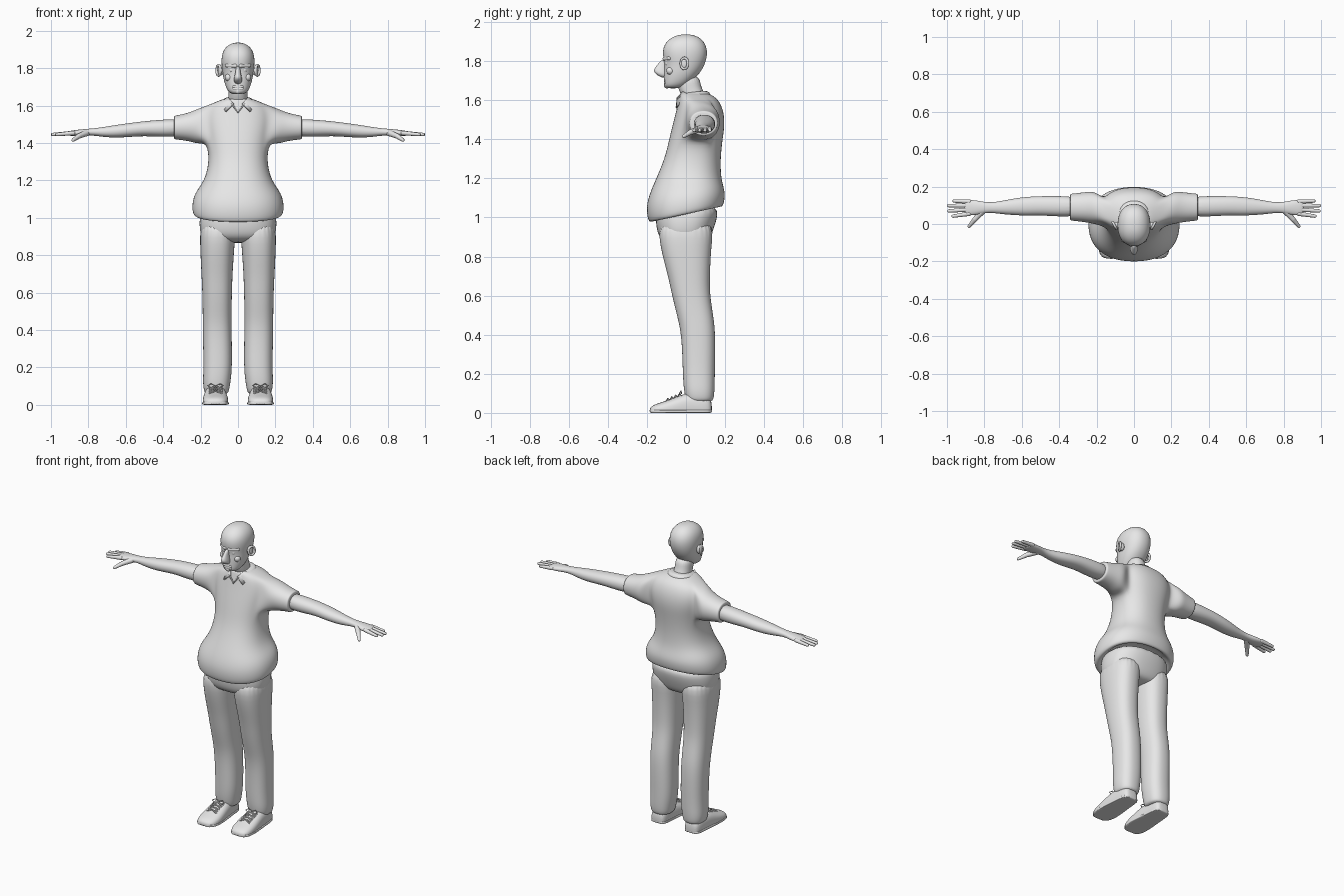
import bpy, bmesh, math
from mathutils import Vector, Matrix

cube = bpy.data.objects.get("Cube")
if cube:
    bpy.data.objects.remove(cube, do_unlink=True)

grey = bpy.data.materials.new("plain grey")
grey.use_nodes = True
grey.diffuse_color = (0.8, 0.8, 0.8, 1)
grey.node_tree.nodes["Principled BSDF"].inputs["Base Color"].default_value = (0.8, 0.8, 0.8, 1)


def bulge(value, power):
    return math.copysign(abs(value) ** (2 / power), value)


def loft(bm, axis, rows, side=1, power=2.2, sides=24, start_cap=True):
    """Skin rounded sections; each row is position, a min/max, b min/max, optional tilt."""
    rings = []
    for position, a_min, a_max, b_min, b_max, *tilt in rows:
        ring = []
        for i in range(sides):
            angle = math.tau * i / sides
            a = (a_min + a_max) / 2 + (a_max - a_min) / 2 * bulge(math.cos(angle), power)
            offset = (b_max - b_min) / 2 * bulge(math.sin(angle), power)
            b = (b_min + b_max) / 2 + offset
            if axis == "z":
                point = (a, b, position + (tilt[0] * offset if tilt else 0))
            elif axis == "x":
                point = (position, a, b)
            else:
                point = (a, position, b)
            ring.append(bm.verts.new((side * point[0], point[1], max(0, point[2]))))
        rings.append(ring)
    for low, high in zip(rings, rings[1:]):
        for i in range(sides):
            j = (i + 1) % sides
            bm.faces.new((low[i], low[j], high[j], high[i]))
    if start_cap:
        bm.faces.new(rings[0][::-1])
    bm.faces.new(rings[-1])
    return rings


def symmetric(rows):
    """Turn (z, half width, front, back, tilt) into loft rows."""
    return [(z, -half, half, *rest) for z, half, *rest in rows]


def ball(bm, centre, radius):
    bmesh.ops.create_icosphere(bm, subdivisions=2, radius=radius, matrix=Matrix.Translation(centre))


def limb(bm, start, end, r_start, r_end):
    """Tapered rod with rounded ends."""
    start, end = Vector(start), Vector(end)
    along = end - start
    matrix = Matrix.Translation((start + end) / 2) @ along.to_track_quat("Z", "Y").to_matrix().to_4x4()
    bmesh.ops.create_cone(bm, segments=16, radius1=r_start, radius2=r_end, depth=along.length, matrix=matrix)
    ball(bm, start, r_start)
    ball(bm, end, r_end)


def finish(bm, name, levels=2):
    bmesh.ops.recalc_face_normals(bm, faces=bm.faces)
    mesh = bpy.data.meshes.new(name)
    bm.to_mesh(mesh)
    bm.free()
    for polygon in mesh.polygons:
        polygon.use_smooth = True
    mesh.materials.append(grey)
    obj = bpy.data.objects.new(name, mesh)
    bpy.context.collection.objects.link(obj)
    if levels:
        subdivision = obj.modifiers.new("Round", "SUBSURF")
        subdivision.levels = subdivision.render_levels = levels
    return obj


def cord(name, points, radius, closed=False):
    curve = bpy.data.curves.new(name, "CURVE")
    curve.dimensions = "3D"
    curve.bevel_depth = radius
    curve.bevel_resolution = 2
    spline = curve.splines.new("POLY")
    spline.points.add(len(points) - 1)
    for target, point in zip(spline.points, points):
        target.co = (*point, 1)
    spline.use_cyclic_u = closed
    spline.use_smooth = True
    curve.materials.append(grey)
    bpy.context.collection.objects.link(bpy.data.objects.new(name, curve))


# Shirt: torso with a flared, tilted hem and two sleeves bridged into armholes
bm = bmesh.new()
torso = loft(bm, "z", symmetric([
    (1.06, .19, -.14, .15, .22), (1.025, .2, -.155, .165, .22), (1.01, .237, -.187, .187, .22),
    (1.04, .247, -.2, .197, .2), (1.09, .245, -.204, .202, .15), (1.14, .227, -.188, .193, .1),
    (1.2, .179, -.157, .18, .05), (1.3, .155, -.11, .177), (1.4, .165, -.087, .188),
    (1.47, .18, -.07, .199), (1.54, .187, -.052, .195), (1.6, .165, -.038, .17),
    (1.625, .105, -.032, .135), (1.64, .066, -.026, .105)]), power=2.3)
for side, middle in ((1, 0), (-1, 12)):
    patch = {ring[(middle + i) % 24] for ring in torso[8:12] for i in range(-2, 3)}
    hole = [face for face in bm.faces if all(vert in patch for vert in face.verts)]
    bmesh.ops.delete(bm, geom=hole, context="FACES")
    loft(bm, "x", [
        (.215, -.002, .18, 1.392, 1.585), (.26, .008, .172, 1.408, 1.564),
        (.325, .015, .165, 1.416, 1.549), (.34, .017, .163, 1.418, 1.547),
        (.343, .026, .154, 1.426, 1.539)], side, sides=14, start_cap=False)
    bmesh.ops.bridge_loops(bm, edges=[edge for edge in bm.edges if edge.is_boundary])
finish(bm, "shirt")

# Trousers: hips overlapping two straight legs
bm = bmesh.new()
loft(bm, "z", symmetric([
    (1.07, .19, -.145, .165), (1, .208, -.157, .162), (.94, .207, -.152, .142),
    (.89, .195, -.135, .122), (.865, .14, -.08, .09)]), power=2.4)
for side in (1, -1):
    loft(bm, "z", [
        (1, .005, .205, -.145, .15), (.86, .018, .204, -.137, .13), (.7, .029, .196, -.092, .122),
        (.6, .032, .191, -.072, .123), (.5, .034, .189, -.047, .14), (.4, .034, .189, -.022, .152),
        (.2, .03, .184, -.017, .148), (.12, .04, .189, -.012, .147),
        (.07, .048, .182, -.002, .142), (.055, .06, .17, .01, .13)], side, power=2.4)
finish(bm, "trousers")

# Bare arms, then hands with fingers and thumb
for side, label in ((1, "left"), (-1, "right")):
    bm = bmesh.new()
    loft(bm, "x", [
        (.28, .04, .145, 1.435, 1.53), (.4, .038, .151, 1.43, 1.526), (.5, .046, .15, 1.437, 1.517),
        (.58, .044, .146, 1.431, 1.507), (.65, .047, .136, 1.427, 1.497),
        (.72, .054, .121, 1.431, 1.485), (.78, .062, .114, 1.441, 1.477),
        (.83, .05, .125, 1.436, 1.474), (.88, .044, .131, 1.436, 1.468),
        (.91, .05, .126, 1.439, 1.463)], side, sides=16)
    finish(bm, label + "_arm")
    bm = bmesh.new()
    for base_y, tip_x, tip_y in ((.055, .968, .042), (.077, .99, .07), (.099, .992, .098), (.12, .962, .123)):
        limb(bm, (side * .88, base_y, 1.453), (side * tip_x, tip_y, 1.445), .0125, .009)
    limb(bm, (side * .805, .075, 1.455), (side * .85, .025, 1.437), .018, .014)
    limb(bm, (side * .85, .025, 1.437), (side * .882, -.012, 1.415), .014, .009)
    finish(bm, label + "_fingers", 1)

# Head: neck, skull and nose
bm = bmesh.new()
loft(bm, "z", symmetric([
    (1.58, .06, 0, .115), (1.63, .052, -.027, .098), (1.67, .05, -.045, .075), (1.73, .05, -.05, .07)]))
loft(bm, "z", symmetric([
    (1.66, .03, -.1, -.035), (1.673, .052, -.114, 0), (1.7, .066, -.114, .035),
    (1.74, .078, -.114, .073), (1.78, .083, -.11, .096), (1.82, .089, -.118, .108),
    (1.86, .089, -.12, .109), (1.895, .079, -.105, .096), (1.922, .056, -.074, .07),
    (1.937, .022, -.032, .028)]))
loft(bm, "z", symmetric([
    (1.715, .01, -.125, -.095), (1.728, .024, -.148, -.09), (1.75, .022, -.174, -.09),
    (1.78, .013, -.148, -.09), (1.81, .012, -.125, -.09)]), sides=12)
finish(bm, "head")

# Face details: lips, chin, brows, cheeks and eyes
bm = bmesh.new()
for z in (1.701, 1.689):
    limb(bm, (-.022, -.106, z), (.022, -.106, z), .008, .008)
ball(bm, (0, -.098, 1.676), .017)
for side in (1, -1):
    limb(bm, (side * .014, -.109, 1.812), (side * .06, -.085, 1.814), .012, .01)
    ball(bm, (side * .05, -.08, 1.75), .022)
    ball(bm, (side * .034, -.093, 1.789), .014)
finish(bm, "face_details", 1)

# Ears: thin lobe with a rolled rim
for side, label in ((1, "left"), (-1, "right")):
    bm = bmesh.new()
    loft(bm, "x", [(.075, -.025, .01, 1.765, 1.81), (.095, -.028, .013, 1.758, 1.818),
                   (.108, -.022, .008, 1.765, 1.812)], side, sides=16)
    finish(bm, label + "_ear")
    rim = [math.tau * i / 16 for i in range(16)]
    cord(label + "_ear_rim", [(side * (.104 + .01 * math.cos(t)), -.008 + .018 * math.cos(t),
                               1.788 + .028 * math.sin(t)) for t in rim], .007, True)

# Collar: folded band, two pointed flaps and a neckline seam
bm = bmesh.new()
loft(bm, "z", symmetric([
    (1.595, .08, -.03, .12, .1), (1.608, .09, -.036, .13, .1),
    (1.632, .082, -.032, .122, .1), (1.645, .064, -.022, .105, .1)]))
finish(bm, "collar_band")
bm = bmesh.new()
for side in (1, -1):
    bm.faces.new([bm.verts.new((side * x, y, z)) for x, y, z in (
        (.09, .025, 1.622), (.07, -.05, 1.57), (.028, -.048, 1.612), (.055, -.015, 1.645))])
finish(bm, "collar_flaps", 0).modifiers.new("Thickness", "SOLIDIFY").thickness = .01
cord("neckline", [(-.035, -.042, 1.612), (0, -.048, 1.563), (.035, -.042, 1.612)], .005)

# Shoes with flat soles, crossed laces and a bow
shoe_rows = [
    (.133, .09, .15, -.02, .05), (.118, .07, .172, -.03, .09), (.05, .066, .178, -.03, .1),
    (0, .06, .182, -.03, .102), (-.06, .053, .188, -.03, .078), (-.12, .05, .19, -.03, .056),
    (-.165, .062, .182, -.02, .042), (-.187, .09, .155, -.01, .025)]
for side, label in ((1, "left"), (-1, "right")):
    bm = bmesh.new()
    loft(bm, "y", shoe_rows, side, 2.6)
    finish(bm, label + "_shoe")
    bm = bmesh.new()
    loft(bm, "y", [(y, a - .003, b + .003, 0, .016) for y, a, b, *_ in shoe_rows], side, 6)
    finish(bm, label + "_sole", 1)
    for i in range(4):
        y, z = -.025 - .02 * i, .096 - .008 * i
        for flip in (1, -1):
            cord(label + "_lace", [(side * .12 - flip * .035, y, z - .008), (side * .12, y - .008, z + .002),
                                   (side * .12 + flip * .035, y - .016, z - .012)], .0035)
    for flip in (1, -1):
        cord(label + "_bow", [(side * .12 + flip * dx, -.022 - dy, .1 + dz) for dx, dy, dz in (
            (0, 0, 0), (.025, .004, .012), (.042, .01, .002), (.025, .014, -.008))], .003, True)
